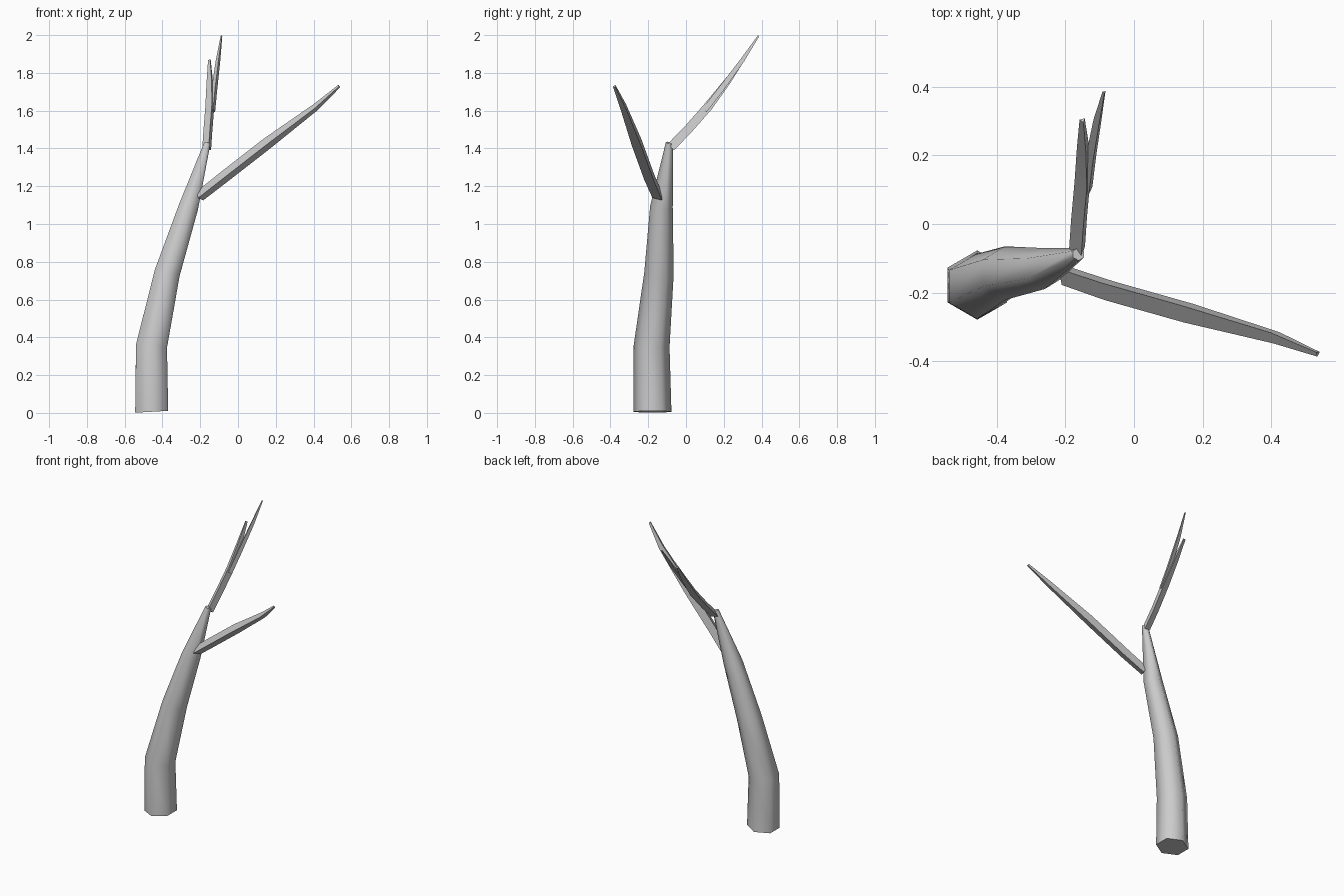
import bpy, bmesh, math
from mathutils import Vector

if "Cube" in bpy.data.objects:
    bpy.data.objects.remove(bpy.data.objects["Cube"])


def limb(name, pts, sides, angle, side=None, first=None):
    """Tapered tube through (x, y, z, radius) points with capped ends."""
    path = [Vector(p[:3]) for p in pts]
    if side is None:
        side = Vector((0, 0, 1)).cross(path[-1] - path[0])
    side = Vector(side).normalized()
    bm = bmesh.new()
    rings = []
    n = len(path)
    for i, c in enumerate(path):
        t = Vector((0, 0, 0))
        if i > 0:
            t += (c - path[i - 1]).normalized()
        if i < n - 1:
            t += (path[i + 1] - c).normalized()
        if i == 0 and first:
            t = Vector(first)
        t.normalize()
        s = (side - t * side.dot(t)).normalized()
        u = t.cross(s)
        ring = []
        for k in range(sides):
            a = math.radians(angle) + k * math.tau / sides
            ring.append(bm.verts.new(c + (u * math.cos(a) + s * math.sin(a)) * pts[i][3]))
        rings.append(ring)
    for a, b in zip(rings, rings[1:]):
        for k in range(sides):
            j = (k + 1) % sides
            bm.faces.new((a[k], a[j], b[j], b[k]))
    bm.faces.new(rings[0])
    bm.faces.new(rings[-1])
    bmesh.ops.recalc_face_normals(bm, faces=bm.faces[:])
    me = bpy.data.meshes.new(name)
    bm.to_mesh(me)
    bm.free()
    ob = bpy.data.objects.new(name, me)
    bpy.context.collection.objects.link(ob)
    bpy.ops.object.select_all(action='DESELECT')
    ob.select_set(True)
    bpy.context.view_layer.objects.active = ob
    # round trunk stays smooth, three-sided branches keep hard edges
    bpy.ops.object.shade_smooth_by_angle(angle=math.radians(66))
    return ob


# Leaning six-sided trunk
limb("trunk", [(-0.457, -0.178, 0.006, 0.101), (-0.458, -0.182, 0.353, 0.095),
               (-0.375, -0.143, 0.74, 0.078), (-0.262, -0.13, 1.09, 0.060),
               (-0.162, -0.088, 1.43, 0.019)],
     6, 30, side=(0, 1, 0), first=(-0.057, 0, 1))

# Long branch to the right
limb("side_branch", [(-0.205, -0.145, 1.145, 0.034), (-0.08, -0.187, 1.243, 0.036),
                     (0.15, -0.252, 1.422, 0.036), (0.41, -0.327, 1.617, 0.022),
                     (0.536, -0.378, 1.73, 0.009)], 3, 16)

# Upper branch leaning back from the trunk tip
limb("top_branch", [(-0.162, -0.078, 1.405, 0.028), (-0.156, 0.01, 1.495, 0.028),
                    (-0.146, 0.12, 1.62, 0.028), (-0.146, 0.22, 1.752, 0.021),
                    (-0.150, 0.303, 1.868, 0.009)], 3, -18)

# Thin twig forking off the upper branch
limb("top_twig", [(-0.135, 0.10, 1.60, 0.018), (-0.124, 0.19, 1.715, 0.018),
                  (-0.105, 0.30, 1.865, 0.014), (-0.087, 0.385, 1.996, 0.005)], 3, -18)
